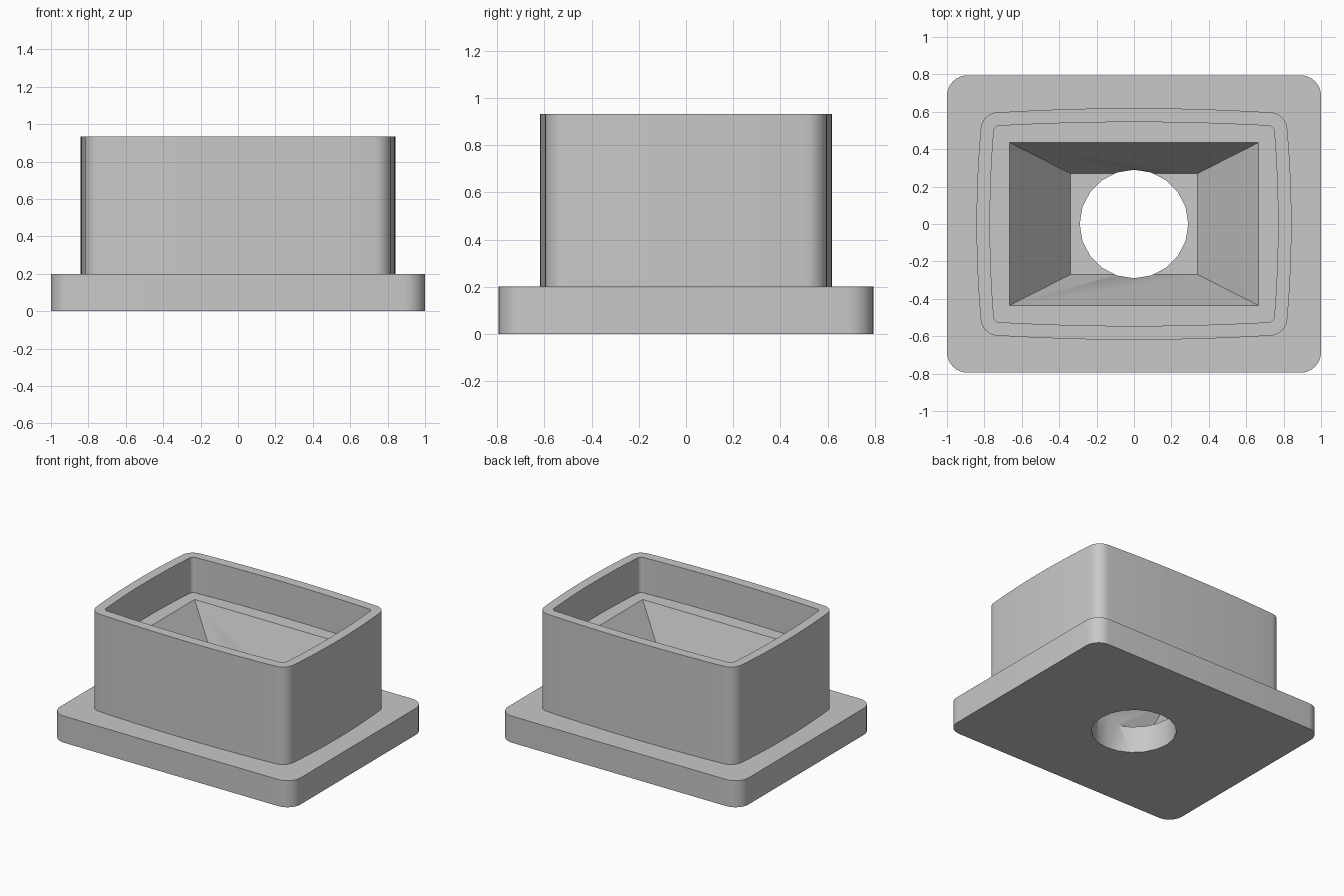
import bpy, bmesh
from math import cos, sin, pi, radians

cube = bpy.data.objects.get("Cube")
if cube:
    bpy.data.objects.remove(cube, do_unlink=True)

grey = bpy.data.materials.new("plain grey")
grey.use_nodes = True
colour = (0.58, 0.58, 0.58, 1)
grey.diffuse_color = colour
grey.node_tree.nodes["Principled BSDF"].inputs["Base Color"].default_value = colour


def outline(hx, hy, r, bulge=0.0, arc=8, side=12):
    """Rounded rectangle whose sides bow outwards by bulge."""
    pts = []
    for q in range(4):
        sx, sy = ((1, 1), (-1, 1), (-1, -1), (1, -1))[q]
        cx, cy = sx * (hx - r), sy * (hy - r)
        for i in range(arc + 1):
            a = (q + i / arc) * pi / 2
            pts.append((cx + r * cos(a), cy + r * sin(a)))
        if bulge:
            # bowed side leading to the next corner
            along_x = q % 2 == 0
            half = (hx if along_x else hy) - r
            for i in range(1, side):
                t = 1 - 2 * i / side
                b = bulge * (1 - t * t)
                if along_x:
                    pts.append((sx * half * t, sy * (hy + b)))
                else:
                    pts.append((sx * (hx + b), sy * half * t))
    return pts


def loft(name, lower, z0, upper, z1):
    """Closed solid between two outlines of equal length."""
    bm = bmesh.new()
    a = [bm.verts.new((x, y, z0)) for x, y in lower]
    b = [bm.verts.new((x, y, z1)) for x, y in upper]
    n = len(a)
    bm.faces.new(a[::-1])
    bm.faces.new(b)
    for i in range(n):
        j = (i + 1) % n
        bm.faces.new((a[i], a[j], b[j], b[i]))
    mesh = bpy.data.meshes.new(name)
    bm.to_mesh(mesh)
    bm.free()
    mesh.materials.append(grey)
    ob = bpy.data.objects.new(name, mesh)
    bpy.context.collection.objects.link(ob)
    return ob


def combine(body, tool, operation):
    """Apply a boolean and discard the tool."""
    mod = body.modifiers.new("cut", 'BOOLEAN')
    mod.operation, mod.solver, mod.object = operation, 'EXACT', tool
    deps = bpy.context.evaluated_depsgraph_get()
    body_mesh = bpy.data.meshes.new_from_object(body.evaluated_get(deps))
    body.modifiers.clear()
    body.data = body_mesh
    bpy.data.objects.remove(tool, do_unlink=True)


def rectangle(hx, hy):
    return [(hx, hy), (-hx, hy), (-hx, -hy), (hx, -hy)]


FLANGE_TOP, SHELF, RIM = 0.2, 0.667, 0.933

# Flange plate and the bowed housing wall standing on it
plate = outline(1.0, 0.795, 0.11)
body = loft("flanged_housing", plate, 0, plate, FLANGE_TOP)
wall = outline(0.82, 0.597, 0.095, 0.022)
combine(body, loft("housing_wall", wall, 0.1, wall, RIM), 'UNION')

# Upper recess down to the shelf
recess = outline(0.75, 0.525, 0.03, 0.02)
combine(body, loft("recess_cutter", recess, SHELF, recess, RIM + 0.1), 'DIFFERENCE')

# Tapered pit, carried a little above the shelf along its slope
k = 1.1
top = rectangle(0.34 + 0.325 * k, 0.27 + 0.165 * k)
depth = (SHELF - FLANGE_TOP) * k
combine(body, loft("pit_cutter", rectangle(0.34, 0.27), FLANGE_TOP, top, FLANGE_TOP + depth), 'DIFFERENCE')

# Round hole through the floor
circle = [(0.29 * cos(i * pi / 10), 0.29 * sin(i * pi / 10)) for i in range(20)]
combine(body, loft("hole_cutter", circle, -0.1, circle, RIM + 0.1), 'DIFFERENCE')

# Smooth curved walls, crisp edges
bpy.ops.object.select_all(action='DESELECT')
body.select_set(True)
bpy.context.view_layer.objects.active = body
bpy.ops.object.shade_smooth_by_angle(angle=radians(30))
